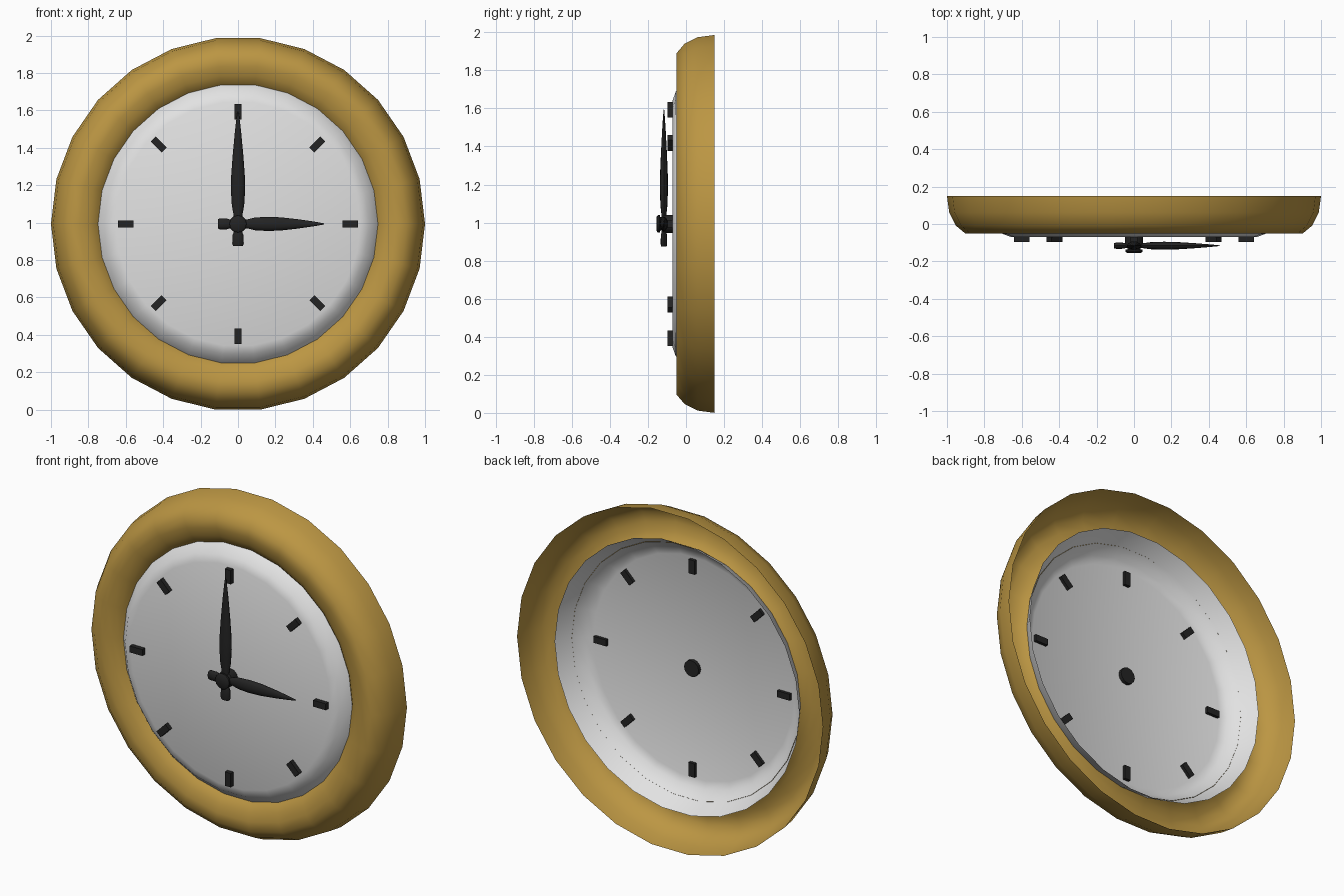
import bpy, bmesh, math
from mathutils import Matrix, Vector

if "Cube" in bpy.data.objects:
    bpy.data.objects.remove(bpy.data.objects["Cube"])

CZ = 0.993   # height of the clock centre
SIDES = 26


def mat(name, rgb):
    m = bpy.data.materials.new(name)
    m.diffuse_color = (*rgb, 1)
    m.use_nodes = True
    m.node_tree.nodes["Principled BSDF"].inputs["Base Color"].default_value = m.diffuse_color
    return m


GOLD = mat("gold", (0.50, 0.305, 0.056))
WHITE = mat("dial white", (0.76, 0.76, 0.76))
BLACK = mat("black", (0.017, 0.017, 0.017))


def finish(name, bm, material, angle=40):
    bmesh.ops.recalc_face_normals(bm, faces=bm.faces)
    me = bpy.data.meshes.new(name)
    bm.to_mesh(me)
    bm.free()
    me.materials.append(material)
    ob = bpy.data.objects.new(name, me)
    bpy.context.collection.objects.link(ob)
    ob.location.z = CZ
    bpy.ops.object.select_all(action='DESELECT')
    ob.select_set(True)
    bpy.context.view_layer.objects.active = ob
    bpy.ops.object.shade_smooth_by_angle(angle=math.radians(angle))
    return ob


def lathe(bm, profile, sides, caps=(False, False)):
    """Turn (radius, y) points round the y axis."""
    rings = []
    for r, y in profile:
        rings.append([bm.verts.new((r * math.cos(2 * math.pi * i / sides), y,
                                    r * math.sin(2 * math.pi * i / sides)))
                      for i in range(sides)])
    for a, b in zip(rings, rings[1:]):
        for i in range(sides):
            j = (i + 1) % sides
            bm.faces.new((a[i], a[j], b[j], b[i]))
    if caps[0]:
        bm.faces.new(rings[0])
    if caps[1]:
        bm.faces.new(rings[-1])


# rounded frame: open-backed shell
bm = bmesh.new()
lathe(bm, [(1.0, 0.15), (0.988, 0.061), (0.953, -0.008), (0.903, -0.05),
           (0.847, -0.05), (0.797, -0.036), (0.765, -0.018), (0.747, 0.0)], SIDES)
finish("frame", bm, GOLD, 60)

# shallow dial dish: open-backed
bm = bmesh.new()
lathe(bm, [(0.655, -0.07), (0.70, -0.054), (0.75, 0.0), (0.80, 0.085)],
      SIDES, (True, False))
finish("dial", bm, WHITE, 60)

# eight hour markers that pass through the dial
for k in range(8):
    bm = bmesh.new()
    bmesh.ops.create_cube(bm, size=1)
    bm.transform(Matrix.Rotation(k * math.pi / 4, 4, 'Y')
                 @ Matrix.Translation((0, -0.074, 0.6))
                 @ Matrix.Diagonal((0.038, 0.044, 0.082, 1)))
    finish(f"hour_marker_{k + 1}", bm, BLACK)

# stepped centre pin
bm = bmesh.new()
lathe(bm, [(0.048, -0.05), (0.048, -0.12), (0.035, -0.125), (0.035, -0.135),
           (0.046, -0.138), (0.046, -0.148), (0.036, -0.155)], 12, (True, True))
finish("centre_pin", bm, BLACK)


def hand(name, profile, turn):
    """Flattened spindle pointing up, then turned clockwise."""
    bm = bmesh.new()
    lathe(bm, profile, 12, (True, True))
    flat = Matrix.Diagonal((1, 1, 0.56, 1))
    up = Matrix.Rotation(math.pi / 2, 4, 'X')
    bm.transform(Matrix.Translation((0, -0.116, 0))
                 @ Matrix.Rotation(turn, 4, 'Y') @ up @ flat)
    finish(name, bm, BLACK)


tail = [(0.029, -0.06), (0.020, -0.035), (0.024, 0.05)]
hand("minute_hand", [(0.026, -0.118), (0.031, -0.105)] + tail +
     [(0.033, 0.10), (0.038, 0.18), (0.037, 0.25), (0.029, 0.36),
      (0.018, 0.48), (0.009, 0.56), (0.003, 0.60)], 0)
hand("hour_hand", [(0.024, -0.108), (0.030, -0.095)] + tail +
     [(0.034, 0.09), (0.038, 0.16), (0.035, 0.23), (0.025, 0.32),
      (0.012, 0.41), (0.003, 0.46)], math.pi / 2)
